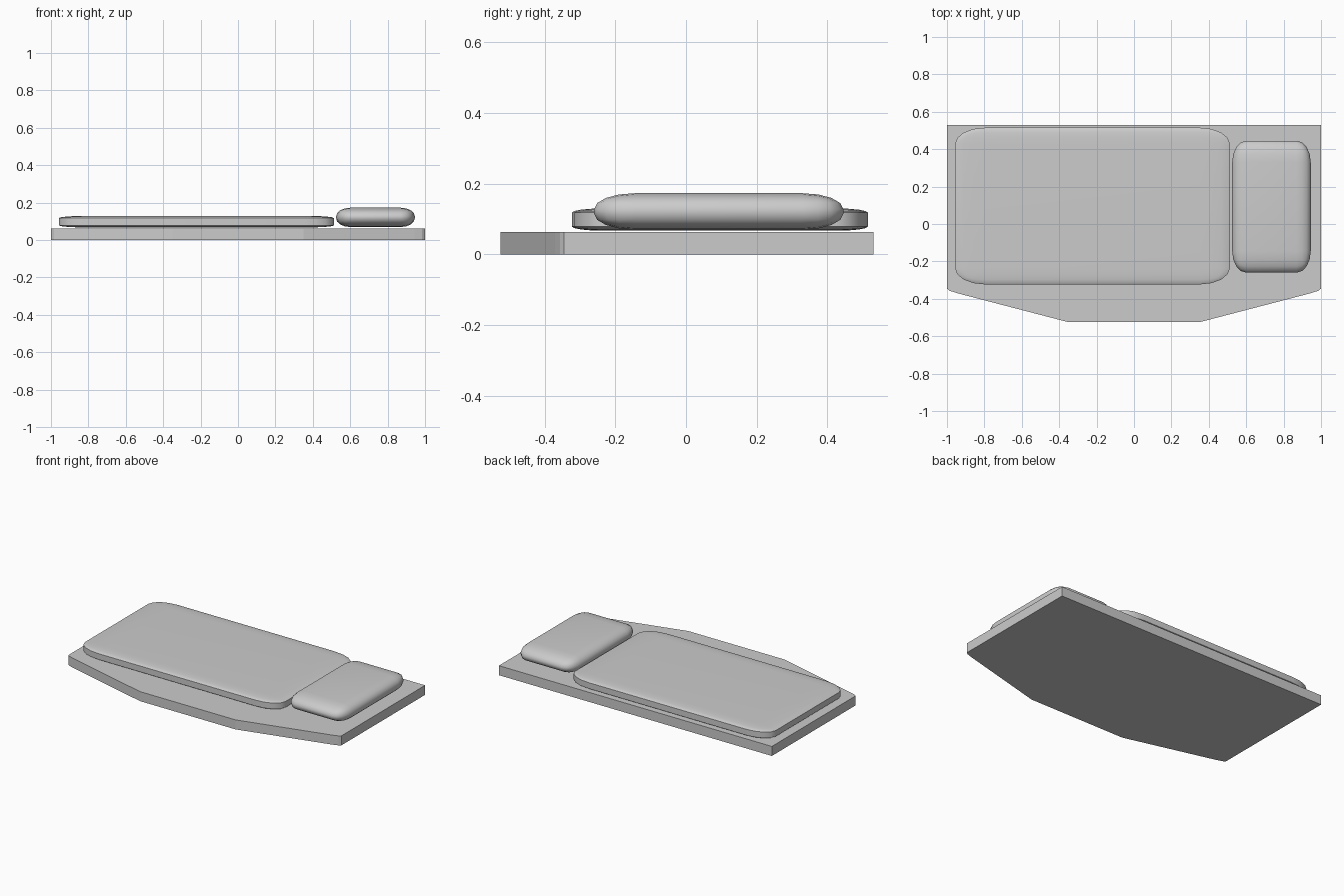
import bpy
import bmesh
import math
from mathutils import Vector

cube = bpy.data.objects.get("Cube")
if cube:
    bpy.data.objects.remove(cube, do_unlink=True)

GREY = (0.6, 0.6, 0.6, 1)
grey = bpy.data.materials.new("plain_grey")
grey.use_nodes = True
grey.diffuse_color = GREY
grey.node_tree.nodes["Principled BSDF"].inputs["Base Color"].default_value = GREY


def add_object(name, bm, smooth_angle=None):
    bmesh.ops.recalc_face_normals(bm, faces=bm.faces)
    mesh = bpy.data.meshes.new(name)
    bm.to_mesh(mesh)
    bm.free()
    mesh.materials.append(grey)
    obj = bpy.data.objects.new(name, mesh)
    bpy.context.collection.objects.link(obj)
    if smooth_angle:
        bpy.ops.object.select_all(action="DESELECT")
        obj.select_set(True)
        bpy.context.view_layer.objects.active = obj
        bpy.ops.object.shade_smooth_by_angle(angle=math.radians(smooth_angle))
    return obj


def rounded_slab(name, low, high, radii, segments):
    """Box with a different rounding radius along each axis."""
    low, high = Vector(low), Vector(high)
    size, middle = high - low, (high + low) / 2
    bm = bmesh.new()
    bmesh.ops.create_cube(bm, size=1)
    # Unit bevel on a stretched box, then squash it to the wanted radii
    bmesh.ops.scale(bm, vec=[s / r for s, r in zip(size, radii)], verts=bm.verts)
    bmesh.ops.bevel(bm, geom=bm.edges[:], offset=1, segments=segments,
                    profile=0.5, affect="EDGES")
    bmesh.ops.scale(bm, vec=radii, verts=bm.verts)
    bmesh.ops.translate(bm, vec=middle, verts=bm.verts)
    return add_object(name, bm, 35)


# Tray with a tapered front edge
half = [(1, 0.53), (1, -0.345), (0.985, -0.357), (0.945, -0.37), (0.35, -0.525)]
outline = half + [(-x, y) for x, y in reversed(half)]
bm = bmesh.new()
face = bm.faces.new([bm.verts.new((x, y, 0)) for x, y in outline])
top = bmesh.ops.extrude_face_region(bm, geom=[face])["geom"]
bmesh.ops.translate(bm, vec=(0, 0, 0.063),
                    verts=[v for v in top if isinstance(v, bmesh.types.BMVert)])
add_object("tray", bm)

# Large flat pad and small thick cushion
rounded_slab("large_pad", (-0.957, -0.323, 0.067), (0.513, 0.515, 0.13),
             (0.16, 0.088, 0.012), 4)
rounded_slab("small_cushion", (0.525, -0.26, 0.07), (0.945, 0.445, 0.173),
             (0.075, 0.115, 0.045), 4)
